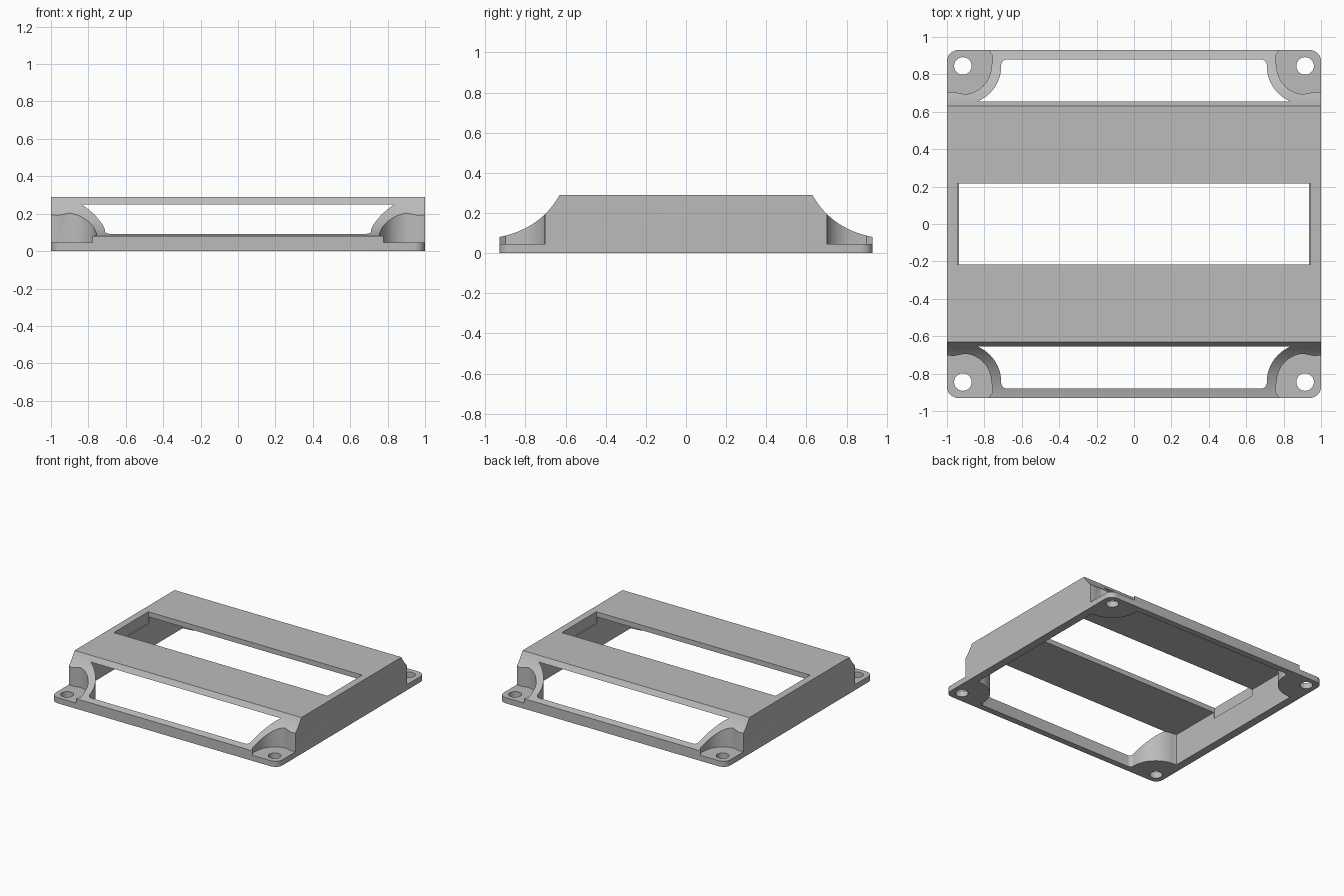
import bpy, bmesh
from math import sin, cos, radians
from mathutils import Matrix, Vector

cube = bpy.data.objects.get("Cube")
if cube:
    bpy.data.objects.remove(cube, do_unlink=True)

LENGTH_Y, HEIGHT, BOLT = 0.93, 0.29, (0.915, 0.845)

grey = bpy.data.materials.new("plain grey")
grey.use_nodes = True
colour = (0.5, 0.5, 0.5, 1)
grey.diffuse_color = colour
grey.node_tree.nodes["Principled BSDF"].inputs["Base Color"].default_value = colour


def arc(centre, radius, start, end, steps):
    angles = [radians(start + (end - start) * i / steps) for i in range(steps + 1)]
    return [(centre[0] + radius * cos(a), centre[1] + radius * sin(a)) for a in angles]


def four_way(quarter):
    """Closed outline from a +x +y quarter, mirrored about both axes."""
    half = quarter + [(-x, y) for x, y in reversed(quarter)]
    return half + [(x, -y) for x, y in reversed(half)]


def prism(name, outline, low, high, along_x=False):
    bm = bmesh.new()
    if along_x:
        verts = [bm.verts.new((low, a, b)) for a, b in outline]
        shift = Vector((high - low, 0, 0))
    else:
        verts = [bm.verts.new((a, b, low)) for a, b in outline]
        shift = Vector((0, 0, high - low))
    face = bm.faces.new(verts)
    extruded = bmesh.ops.extrude_face_region(bm, geom=[face])["geom"]
    bmesh.ops.translate(bm, vec=shift,
                        verts=[g for g in extruded if isinstance(g, bmesh.types.BMVert)])
    bmesh.ops.recalc_face_normals(bm, faces=bm.faces)
    mesh = bpy.data.meshes.new(name)
    bm.to_mesh(mesh)
    bm.free()
    obj = bpy.data.objects.new(name, mesh)
    bpy.context.collection.objects.link(obj)
    mesh.materials.append(grey)
    return obj


def combine(target, cutter, operation="DIFFERENCE"):
    mod = target.modifiers.new(cutter.name, "BOOLEAN")
    mod.operation, mod.solver, mod.object = operation, "EXACT", cutter
    bpy.context.view_layer.objects.active = target
    bpy.ops.object.modifier_apply(modifier=mod.name)
    bpy.data.objects.remove(cutter, do_unlink=True)


# Body: flat top with concave sweeps down to the thin end rims
top, control, rim = Vector((0.63, HEIGHT)), Vector((0.724, 0.121)), Vector((LENGTH_Y, 0.08))
sweep = []
for i in range(17):
    t = i / 16
    sweep.append(tuple(top * (1 - t) ** 2 + control * 2 * t * (1 - t) + rim * t * t))
side = sweep + [(LENGTH_Y, 0)]
frame = prism("mounting_frame", side + [(-y, z) for y, z in reversed(side)], -1, 1, True)

# Rounded footprint corners
corner = arc((0.94, LENGTH_Y - 0.06), 0.06, 0, 90, 8)
combine(frame, prism("footprint", four_way(corner), -0.1, 0.5), "INTERSECT")

# Hollow inside, open below and through the end sweeps, curving round the bolt corners
hollow = [(0.935, 0.635)] + arc(BOLT, 0.205, 270, 180, 16)
hollow += arc((0.68, 0.85), 0.03, 0, 90, 5)
combine(frame, prism("hollow", four_way(hollow), -0.1, 0.25))

# Long window in the top plate
combine(frame, prism("window", four_way([(0.943, 0.217)]), 0.2, 0.4))

# Bolt pockets with flared ends, and bolt holes, at each corner
pocket = [(1.1, 0.702), (1, 0.702), (0.965, 0.706)]
pocket += arc(BOLT, 0.152, 265, 185, 14)
pocket += [(0.757, 0.875), (0.757, 0.9), (0.778, 0.93), (0.778, 1.1), (1.1, 1.1)]
for sx in (1, -1):
    for sy in (1, -1):
        flip = [(x * sx, y * sy) for x, y in pocket]
        combine(frame, prism("pocket", flip, 0.045, 0.5))
        centre = (BOLT[0] * sx, BOLT[1] * sy)
        combine(frame, prism("bolt_hole", arc(centre, 0.047, 0, 345, 23), -0.1, 0.2))

# Smooth curved walls, crisp edges
bpy.ops.object.select_all(action="DESELECT")
frame.select_set(True)
bpy.context.view_layer.objects.active = frame
bpy.ops.object.shade_smooth_by_angle(angle=radians(30))
